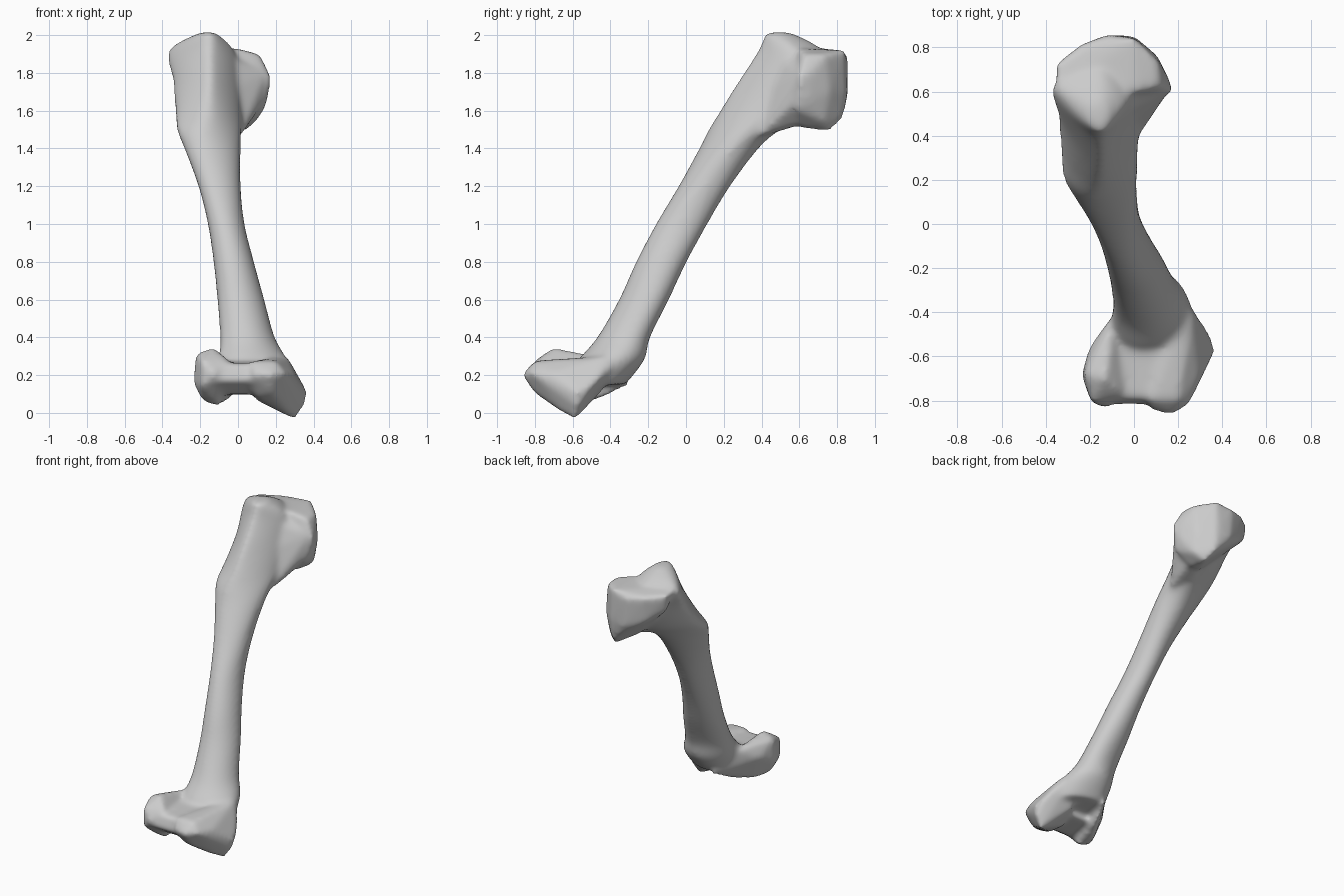
import bpy, bmesh, math
from mathutils import Vector

cube = bpy.data.objects.get("Cube")
if cube:
    bpy.data.objects.remove(cube, do_unlink=True)

bone = bpy.data.materials.new("bone_grey")
bone.use_nodes = True
GREY = (0.6, 0.6, 0.6, 1)
bone.diffuse_color = GREY
bone.node_tree.nodes["Principled BSDF"].inputs["Base Color"].default_value = GREY

bm = bmesh.new()


def section(z, lx, ly, fx, fy, rx, ry, bx, by, k):
    """Closed ring through left, front, right and back points; k runs from round to angular."""
    ring = []
    pts = [(lx, ly), (fx, fy), (rx, ry), (bx, by)]
    for q in range(4):
        a, b = pts[q], pts[(q + 1) % 4]
        centre = (b[0], a[1]) if q % 2 == 0 else (a[0], b[1])
        for i in range(8):
            t = i / 8 * math.pi / 2
            c, s = math.cos(t) ** k, math.sin(t) ** k
            ring.append(bm.verts.new((centre[0] + (a[0] - centre[0]) * c + (b[0] - centre[0]) * s,
                                      centre[1] + (a[1] - centre[1]) * c + (b[1] - centre[1]) * s, z)))
    return ring


def blend(rows, steps):
    """Smooth in-between sections."""
    out = []
    for i in range(len(rows) - 1):
        quad = (rows[max(i - 1, 0)], rows[i], rows[i + 1], rows[min(i + 2, len(rows) - 1)])
        for n in range(steps):
            t = n / steps
            out.append([b + t / 2 * (c - a + t * (2 * a - 5 * b + 4 * c - d + t * (3 * (b - c) + d - a)))
                        for a, b, c, d in zip(*quad)])
    return out + [rows[-1]]


def loft(rings):
    for a, b in zip(rings, rings[1:]):
        for i in range(len(a)):
            j = (i + 1) % len(a)
            bm.faces.new((a[i], a[j], b[j], b[i]))
    bm.faces.new(rings[0][::-1])
    bm.faces.new(rings[-1])


def hull(points, grow=1.05):
    """Convex lump, slightly enlarged to make up for the later softening."""
    mid = sum((Vector(p) for p in points), Vector()) / len(points)
    verts = [bm.verts.new(mid + (Vector(p) - mid) * grow) for p in points]
    res = bmesh.ops.convex_hull(bm, input=verts)
    bmesh.ops.delete(bm, geom=[v for v in res["geom_interior"] if isinstance(v, bmesh.types.BMVert)],
                     context="VERTS")


# Shaft with the front crest and the outer ridge, from the bottom up
loft([section(*s) for s in blend([
    (.15, -.08, -.5, .05, -.65, .28, -.52, .05, -.32, 1),
    (.28, -.1, -.45, .04, -.57, .26, -.4, .08, -.22, 1),
    (.4, -.095, -.36, .04, -.47, .195, -.3, .08, -.19, 1),
    (.6, -.11, -.24, 0, -.355, .14, -.2, .03, -.09, 1),
    (.8, -.13, -.15, -.03, -.265, .085, -.12, -.02, .005, 1),
    (1, -.16, -.05, -.07, -.16, .035, -.02, -.06, .115, 1),
    (1.2, -.21, .05, -.12, -.04, .015, .1, -.08, .235, 1),
    (1.4, -.285, .16, -.17, .07, .015, .25, -.1, .385, 1.1),
    (1.5, -.325, .23, -.18, .12, .02, .35, -.08, .5, 1.2),
    (1.6, -.335, .36, -.16, .18, .02, .45, -.08, .64, 1.3),
    (1.75, -.345, .5, -.15, .27, .01, .52, -.12, .75, 1.5),
    (1.92, -.37, .62, -.15, .38, -.02, .56, -.15, .72, 1.5),
    (2.015, -.2, .51, -.15, .42, -.12, .48, -.16, .55, 1),
], 4)])

# Rounded head with its lower lip
hull([(-.34, .62, 1.93), (-.335, .73, 1.91), (-.33, .71, 1.8), (-.23, .81, 1.9), (-.22, .8, 1.72),
      (-.12, .85, 1.88), (-.1, .85, 1.68), (0, .835, 1.91), (0, .845, 1.7), (0, .825, 1.56),
      (.03, .76, 1.5), (.1, .74, 1.89), (.1, .76, 1.7), (.09, .73, 1.55), (.17, .6, 1.77),
      (.145, .67, 1.8), (.145, .66, 1.66), (.13, .59, 1.61), (.11, .63, 1.89),
      (0, .6, 1.92), (-.05, .6, 1.53), (.03, .62, 1.52)])

# Neck web running from the head down into the shaft
hull([(.15, .6, 1.8), (.14, .58, 1.65), (.08, .51, 1.62), (.03, .44, 1.55), (.01, .38, 1.46),
      (-.05, .58, 1.52), (.04, .6, 1.53), (0, .58, 1.88), (-.05, .42, 1.7), (-.08, .5, 1.5),
      (-.1, .48, 1.88), (0, .7, 1.7)], 1.02)

# Outer knob at the lower end
hull([(-.19, -.8, .14), (-.19, -.8, .27), (-.12, -.83, .2), (-.235, -.68, .16), (-.22, -.68, .31),
      (-.13, -.7, .34), (-.06, -.76, .28), (-.19, -.68, .07), (-.1, -.69, .045), (-.14, -.58, .055),
      (-.2, -.56, .22), (-.1, -.43, .29), (0, -.3, .15), (-.04, -.45, .08)])

# Bridge between the knobs
hull([(x, y, z) for x in (-.12, .14) for y, z in
      ((-.82, .17), (-.79, .26), (-.55, .27), (-.5, .1), (-.72, .1))], 1.02)

# Inner knob with its pointed side spur
hull([(.08, -.84, .2), (.18, -.86, .2), (.25, -.81, .21), (.2, -.79, .27), (.08, -.79, .27),
      (.18, -.8, .11), (.29, -.7, .21), (.3, -.59, -.03), (.26, -.66, .01), (.35, -.58, .04),
      (.36, -.58, .11), (.34, -.5, .15), (.26, -.43, .29), (.23, -.34, .3), (.1, -.6, .07),
      (.1, -.75, .09), (.15, -.45, .12)])

bmesh.ops.recalc_face_normals(bm, faces=bm.faces[:])
mesh = bpy.data.meshes.new("limb_bone")
bm.to_mesh(mesh)
bm.free()
obj = bpy.data.objects.new("limb_bone", mesh)
bpy.context.collection.objects.link(obj)
bpy.context.view_layer.objects.active = obj
obj.select_set(True)

# Fuse the parts into one smooth skin
remesh = obj.modifiers.new("fuse", "REMESH")
remesh.mode = "VOXEL"
remesh.voxel_size = 0.014
smooth = obj.modifiers.new("soften", "SMOOTH")
smooth.factor = 0.5
smooth.iterations = 20
for name in ("fuse", "soften"):
    bpy.ops.object.modifier_apply(modifier=name)

obj.data.materials.clear()
obj.data.materials.append(bone)
bpy.ops.object.shade_smooth_by_angle(angle=math.radians(50))
